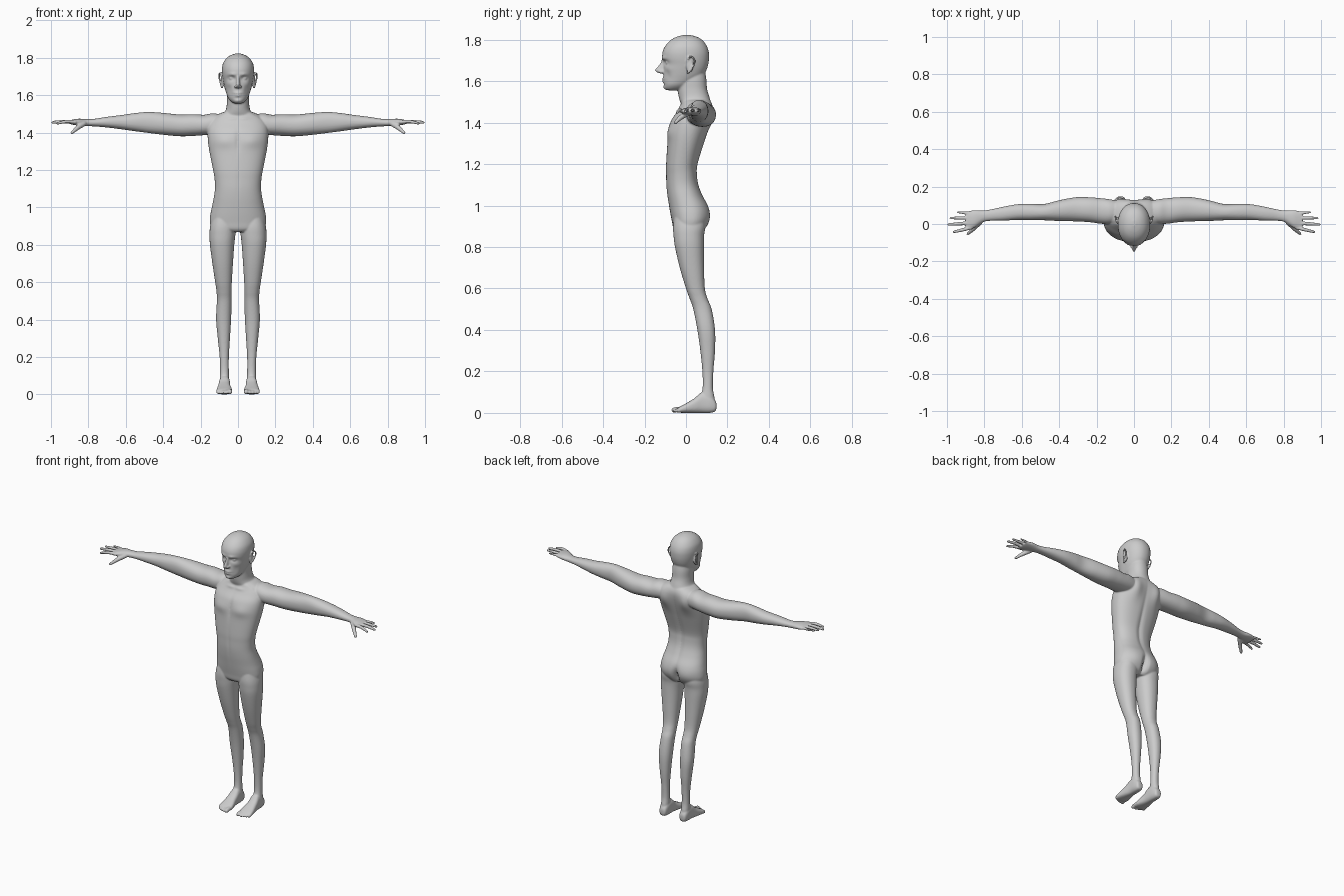
import bpy, bmesh
from math import sin, cos, pi, exp, copysign
from mathutils import Vector, Matrix

bm = bmesh.new()


def smooth_rows(rows, steps):
    """Catmull-Rom interpolation of a list of tuples."""
    out = []
    for i in range(len(rows) - 1):
        p = [Vector(rows[min(max(k, 0), len(rows) - 1)]) for k in (i - 1, i, i + 1, i + 2)]
        for s in range(steps):
            t = s / steps
            out.append(0.5 * (2 * p[1] + (p[2] - p[0]) * t
                              + (2 * p[0] - 5 * p[1] + 4 * p[2] - p[3]) * t * t
                              + (3 * p[1] - p[0] - 3 * p[2] + p[3]) * t ** 3))
    return out + [Vector(rows[-1])]


def skin(rings):
    """Closed surface through rings of points."""
    vs = [[bm.verts.new(p) for p in r] for r in rings]
    n = len(vs[0])
    for a, b in zip(vs, vs[1:]):
        for i in range(n):
            bm.faces.new((a[i], a[(i + 1) % n], b[(i + 1) % n], b[i]))
    bm.faces.new(vs[0])
    bm.faces.new(vs[-1])
    return [v for r in vs for v in r]


def loft(axis, rows, n=40, power=2.2, steps=5, mirror=False):
    """Rows are (position, u0, u1, v0, v1): limits of a rounded section."""
    rings = []
    for t, u0, u1, v0, v1 in smooth_rows(rows, steps):
        ring = []
        for i in range(n):
            c, s = cos(2 * pi * i / n), sin(2 * pi * i / n)
            u = (u0 + u1) / 2 + (u1 - u0) / 2 * copysign(abs(c) ** (2 / power), c)
            v = (v0 + v1) / 2 + (v1 - v0) / 2 * copysign(abs(s) ** (2 / power), s)
            ring.append({'X': (t, v, u), 'Y': (u, t, v), 'Z': (u, v, t)}[axis])
        rings.append(ring)
    verts = skin(rings)
    if mirror:
        skin([[(-x, y, z) for x, y, z in r] for r in rings])
    return verts


def central(rows):
    """Rows (z, half width, y front, y back) for parts on the middle line."""
    return [(z, -w, w, f, b) for z, w, f, b in rows]


def ball(centre, size):
    for sx in (1, -1):
        m = Matrix.Translation((sx * centre[0], centre[1], centre[2])) @ Matrix.Diagonal((*size, 1))
        bmesh.ops.create_uvsphere(bm, u_segments=16, v_segments=10, radius=1, matrix=m)


def tube(points, n=12):
    """Round-ended mirrored tube through (x, y, z, radius) points."""
    pts = smooth_rows(points, 4)
    rings = []
    for i, p in enumerate(pts):
        d = (pts[min(i + 1, len(pts) - 1)] - pts[max(i - 1, 0)]).to_3d().normalized()
        a = d.orthogonal().normalized() if i == 0 else (a - d * a.dot(d)).normalized()
        b = d.cross(a)
        rings.append([p.to_3d() + p[3] * (a * cos(2 * pi * k / n) + b * sin(2 * pi * k / n))
                      for k in range(n)])
    skin(rings)
    skin([[(-q.x, q.y, q.z) for q in r] for r in rings])
    for p in (points[0], points[-1]):
        ball(p[:3], (p[3],) * 3)


def sculpt(verts, side, bumps):
    """Soft symmetric pushes along y: (x, z, radius x, radius z, amount)."""
    for v in verts:
        if v.co.y * side > 0:
            v.co.y += sum(d * exp(-((abs(v.co.x) - x) / rx) ** 2 - ((v.co.z - z) / rz) ** 2)
                          for x, z, rx, rz, d in bumps)


# Torso with chest, spine, shoulder blade and buttock shaping
torso = loft('Z', central([
    (.868, .09, -.045, .07), (.885, .138, -.06, .09), (.92, .15, -.067, .108),
    (.96, .148, -.075, .114), (1.0, .14, -.082, .106), (1.05, .13, -.09, .08),
    (1.1, .123, -.095, .061), (1.15, .125, -.096, .054), (1.2, .133, -.096, .057),
    (1.3, .153, -.09, .087), (1.36, .161, -.085, .106), (1.41, .162, -.072, .12),
    (1.45, .155, -.045, .128), (1.48, .135, -.027, .128), (1.505, .09, -.02, .118),
    (1.515, .05, -.01, .1)]), n=72, power=2.3)
sculpt(torso, -1, [(.075, 1.355, .05, .035, -.008), (0, 1.36, .012, .06, .006),
                   (.03, 1.475, .03, .008, -.006), (0, 1.13, .006, .09, .002)])
sculpt(torso, 1, [(0, .915, .016, .05, -.03), (.07, .935, .05, .05, .006),
                  (0, 1.2, .015, .2, -.008), (.08, 1.42, .04, .06, .018)])

# Neck
loft('Z', central([(1.46, .12, -.01, .12), (1.49, .088, -.024, .122), (1.52, .066, -.034, .114),
                   (1.56, .059, -.04, .102), (1.61, .058, -.04, .098), (1.66, .05, -.03, .09)]))

# Head with face shaping
head = loft('Z', central([
    (1.556, .02, -.092, -.035), (1.565, .036, -.103, .0), (1.585, .053, -.107, .03),
    (1.62, .066, -.109, .078), (1.65, .074, -.108, .097), (1.68, .08, -.108, .107),
    (1.71, .085, -.114, .111), (1.74, .086, -.113, .11), (1.77, .08, -.1, .1),
    (1.797, .062, -.075, .08), (1.814, .038, -.044, .052), (1.823, .01, -.01, .018)]),
    n=96, power=2.15, steps=7)
sculpt(head, -1, [(.03, 1.711, .022, .008, -.006), (.034, 1.69, .017, .011, .014),
                  (.052, 1.66, .016, .014, -.004), (0, 1.611, .022, .005, -.008),
                  (0, 1.597, .018, .005, -.008), (0, 1.604, .026, .0025, .007),
                  (0, 1.585, .018, .005, .003), (0, 1.569, .018, .01, -.005),
                  (.045, 1.625, .012, .025, .005)])

# Nose, nostril wings and eyes
loft('Z', central([(1.637, .006, -.125, -.09), (1.643, .011, -.141, -.09), (1.652, .012, -.15, -.09),
                   (1.663, .01, -.143, -.09), (1.685, .008, -.125, -.09), (1.702, .009, -.117, -.09),
                   (1.716, .012, -.108, -.09)]), n=20, power=2)
ball((.012, -.118, 1.645), (.008, .014, .008))
ball((.034, -.086, 1.69), (.014, .013, .0105))

# Ears: inner shell plus rim
ball((.084, .018, 1.675), (.008, .018, .034))
tube([(.086, .005, 1.69, .004), (.094, .014, 1.715, .005), (.099, .034, 1.714, .005),
      (.099, .041, 1.69, .005), (.093, .027, 1.66, .005), (.085, .008, 1.64, .006)])

# Arms through to the palms
loft('X', [(.07, 1.4, 1.49, .01, .12), (.13, 1.39, 1.503, .0, .132), (.18, 1.386, 1.495, .002, .138),
           (.24, 1.382, 1.498, .01, .143), (.31, 1.38, 1.496, .014, .143), (.4, 1.388, 1.505, .016, .127),
           (.48, 1.398, 1.51, .02, .107), (.55, 1.407, 1.504, .02, .108), (.62, 1.417, 1.494, .022, .106),
           (.7, 1.427, 1.484, .018, .092), (.77, 1.433, 1.473, .017, .077), (.81, 1.434, 1.472, .009, .072),
           (.85, 1.437, 1.474, -.018, .074), (.88, 1.441, 1.47, -.028, .07),
           (.9, 1.446, 1.466, -.028, .064)], mirror=True)

# Fingers and thumbs
for y0, y1, z1, x1, r in [(-.02, -.043, 1.449, .965, .0095), (.006, -.003, 1.454, .992, .01),
                          (.032, .032, 1.458, .98, .0095), (.057, .063, 1.459, .942, .008)]:
    tube([(.87, y0, 1.456, r), ((.87 + x1) / 2, (y0 + y1) / 2, 1.459, r * 1.02), (x1, y1, z1, r * .72)])
tube([(.825, .01, 1.447, .015), (.858, -.025, 1.425, .0125), (.888, -.052, 1.399, .008)])

# Legs
loft('Z', [(.96, .02, .135, -.055, .09), (.9, .012, .149, -.062, .094), (.855, .014, .152, -.06, .087),
           (.8, .02, .15, -.053, .086), (.7, .027, .137, -.03, .087), (.6, .033, .122, .0, .091),
           (.55, .034, .115, .018, .104), (.5, .034, .113, .035, .124), (.4, .037, .117, .055, .14),
           (.3, .043, .108, .069, .14), (.2, .049, .098, .079, .132), (.12, .049, .096, .08, .13),
           (.07, .047, .098, .066, .138), (.03, .05, .095, .06, .138)], mirror=True)

# Feet and toes
loft('Y', [(.147, .06, .085, .02, .045), (.14, .05, .094, .006, .062), (.115, .044, .1, 0, .09),
           (.075, .042, .102, 0, .098), (.04, .04, .107, 0, .07), (.0, .032, .114, 0, .046),
           (-.03, .03, .117, .001, .03), (-.04, .034, .112, .004, .022)],
     n=32, power=2.6, mirror=True)
for x, y, r in [(.043, -.058, .0125), (.063, -.056, .009), (.079, -.051, .0085),
                (.093, -.044, .008), (.106, -.036, .008)]:
    tube([(x, -.01, .016, r), (x, (y - .01) / 2, .018, r), (x, y, r + .001, r)])

# Fuse every part into one smooth skin
bmesh.ops.recalc_face_normals(bm, faces=bm.faces)
mesh = bpy.data.meshes.new("human_figure")
bm.to_mesh(mesh)
bm.free()
body = bpy.data.objects.new("human_figure", mesh)
bpy.context.collection.objects.link(body)
fuse = body.modifiers.new("fuse", 'REMESH')
fuse.mode = 'VOXEL'
fuse.voxel_size = .0045
fuse.use_smooth_shade = True
relax = body.modifiers.new("relax", 'SMOOTH')
relax.factor = .5
relax.iterations = 4
